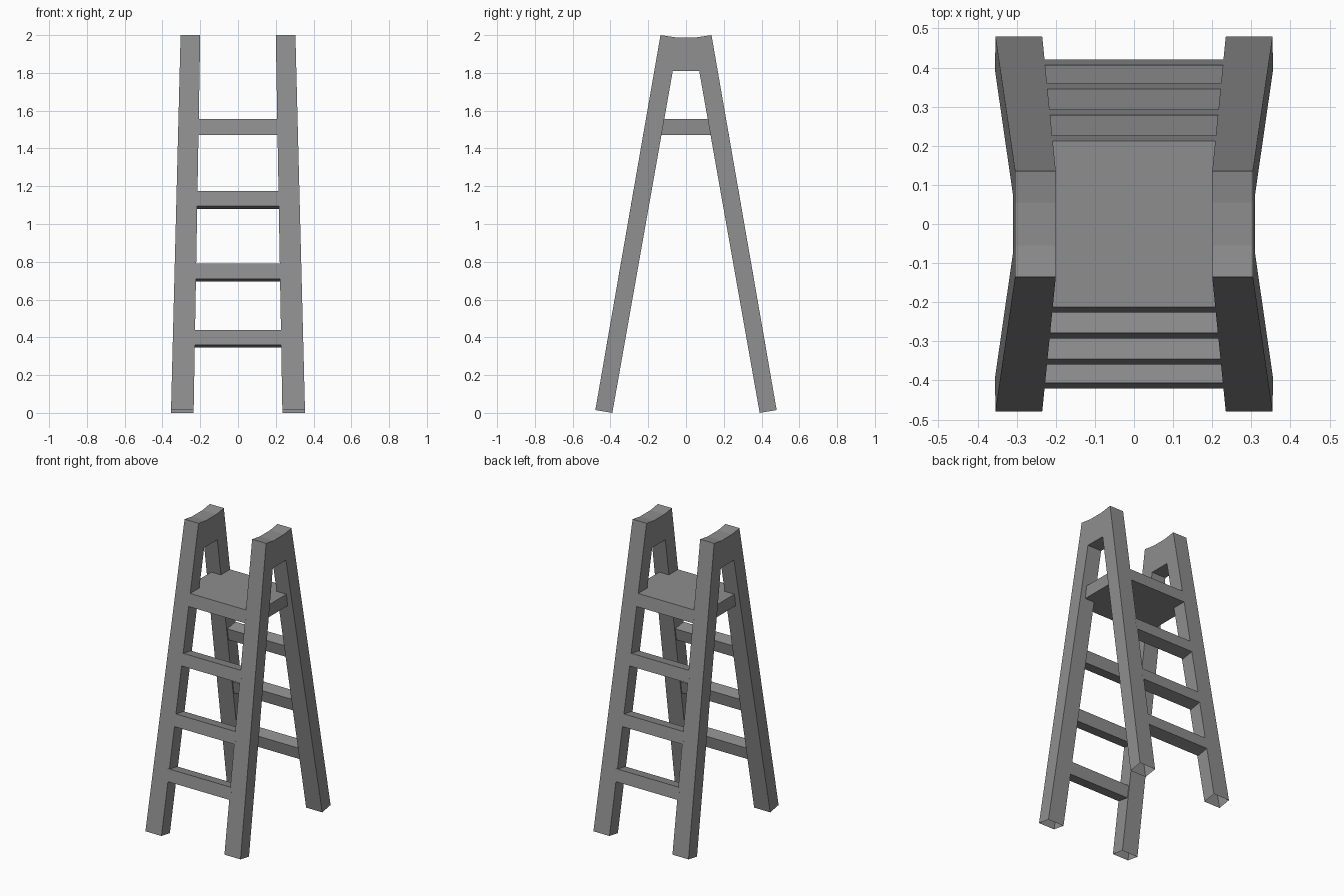
import bpy
import bmesh

cube = bpy.data.objects.get("Cube")
if cube:
    bpy.data.objects.remove(cube, do_unlink=True)

grey = bpy.data.materials.new("plain grey")
grey.use_nodes = True
colour = (0.27, 0.27, 0.27, 1)
grey.diffuse_color = colour
grey.node_tree.nodes["Principled BSDF"].inputs["Base Color"].default_value = colour


def inner_x(z):
    return 0.235 - 0.0175 * z


def outer_x(z):
    return 0.355 - 0.0255 * z


def outer_y(z):
    """Depth of the sloping outer face of a leg at height z."""
    return 0.135 + (2 - z) * 0.174


def prism(name, profile, x_start, x_end, open_edges=()):
    """Sweep a (y, z) profile between two x positions that depend on height."""
    bm = bmesh.new()
    a = [bm.verts.new((x_start(z), y, z)) for y, z in profile]
    b = [bm.verts.new((x_end(z), y, z)) for y, z in profile]
    bm.faces.new(a)
    bm.faces.new(b[::-1])
    for i in range(len(profile)):
        if i not in open_edges:
            j = (i + 1) % len(profile)
            bm.faces.new((a[j], a[i], b[i], b[j]))
    bmesh.ops.recalc_face_normals(bm, faces=bm.faces)
    mesh = bpy.data.meshes.new(name)
    bm.to_mesh(mesh)
    bm.free()
    mesh.materials.append(grey)
    obj = bpy.data.objects.new(name, mesh)
    bpy.context.collection.objects.link(obj)


# A-shaped side frames with dished tops and open feet
half = [(0.055, 1.988), (0.135, 2.0), (0.48, 0.015), (0.39, 0.0), (0.07, 1.81)]
profile = half + [(-y, z) for y, z in reversed(half)]
for side, name in ((1, "left_frame"), (-1, "right_frame")):
    prism(name, profile, lambda z: side * inner_x(z),
          lambda z: side * outer_x(z), open_edges=(2, 6))

# Rungs, square to the slope of the legs
depth, drop = 0.085, 0.015
for end, name in ((-1, "front_rung"), (1, "back_rung")):
    for n, top in enumerate((0.44, 0.79, 1.175), 1):
        low = top - 0.08
        rung = [(outer_y(top), top), (outer_y(low), low),
                (outer_y(low) - depth, low - drop),
                (outer_y(top) - depth, top - drop)]
        prism(f"{name}_{n}", [(end * y, z) for y, z in rung],
              lambda z: -inner_x(z) - 0.01, lambda z: inner_x(z) + 0.01)

# Platform: flush with the legs, with tongues reaching into the frame gaps
top, low = 1.555, 1.472
prism("platform",
      [(outer_y(top), top), (outer_y(low), low),
       (-outer_y(low), low), (-outer_y(top), top)],
      lambda z: -inner_x(z) - 0.005, lambda z: inner_x(z) + 0.005)
for side, name in ((1, "left_tongue"), (-1, "right_tongue")):
    prism("platform_" + name,
          [(0.12, top), (0.135, low), (-0.135, low), (-0.12, top)],
          lambda z: side * inner_x(z), lambda z: side * 0.28)
